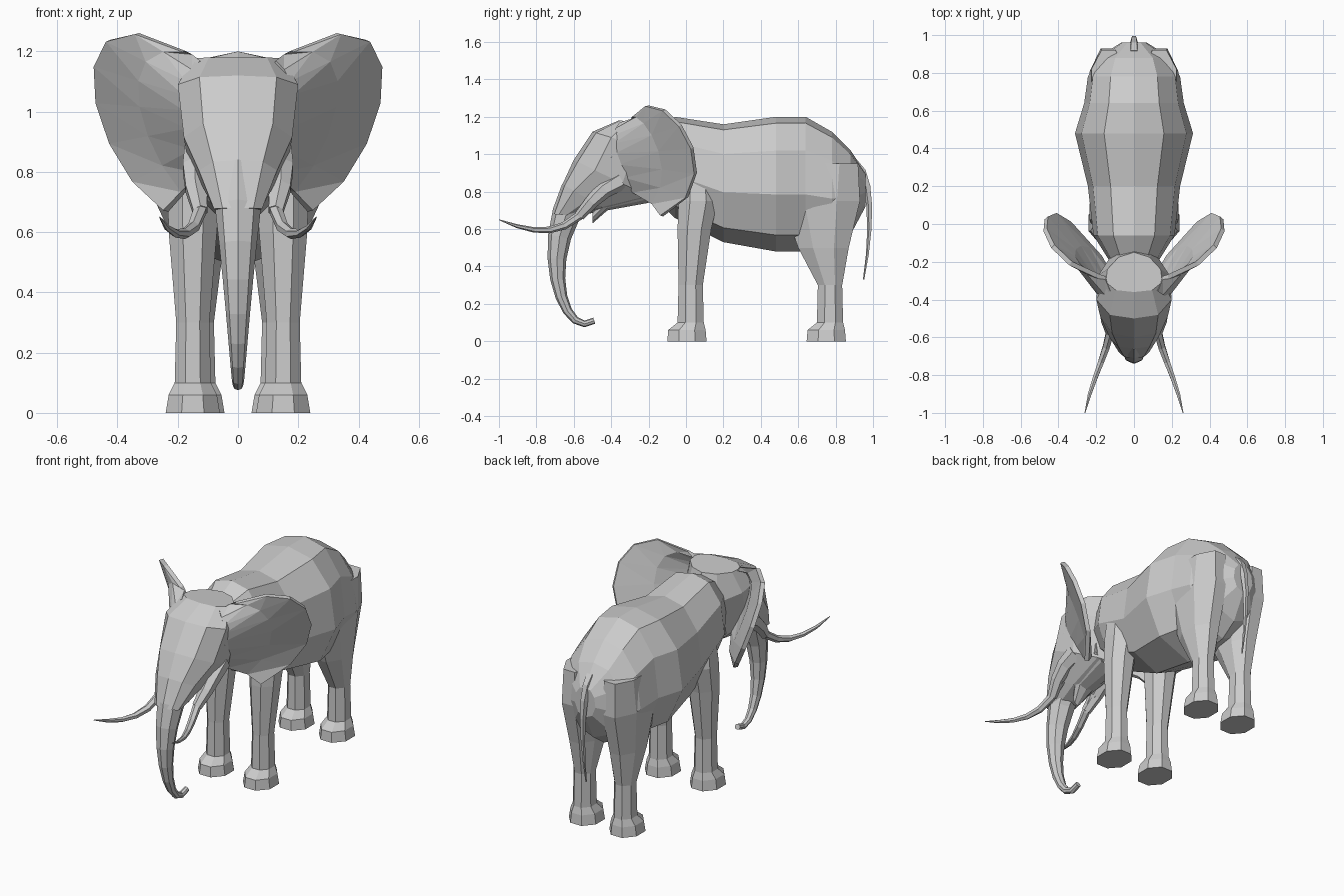
import bpy, bmesh, math
from mathutils import Vector
from mathutils.geometry import interpolate_bezier

cube = bpy.data.objects.get("Cube")
if cube:
    bpy.data.objects.remove(cube, do_unlink=True)


def make_object(name, bm, mirrored=False, thickness=0):
    bmesh.ops.recalc_face_normals(bm, faces=bm.faces[:])
    mesh = bpy.data.meshes.new(name)
    bm.to_mesh(mesh)
    bm.free()
    obj = bpy.data.objects.new(name, mesh)
    bpy.context.collection.objects.link(obj)
    if thickness:
        solid = obj.modifiers.new("Thickness", 'SOLIDIFY')
        solid.thickness = thickness
        solid.offset = 0
    if mirrored:
        mirror = obj.modifiers.new("Mirror", 'MIRROR')
        mirror.use_mirror_merge = False
    return obj


def loft(name, rings, mirrored=False):
    """Skin a list of closed rings and cap both ends."""
    bm = bmesh.new()
    loops = [[bm.verts.new(point) for point in ring] for ring in rings]
    count = len(loops[0])
    for lower, upper in zip(loops, loops[1:]):
        for i in range(count):
            j = (i + 1) % count
            bm.faces.new((lower[i], lower[j], upper[j], upper[i]))
    bm.faces.new(loops[0])
    bm.faces.new(loops[-1])
    return make_object(name, bm, mirrored)


def section(start, end, width, skew):
    """Ten-sided ring between two (y, z) points; skew widens it towards the end."""
    start, end = Vector(start), Vector(end)
    ring = []
    for k in range(10):
        angle = math.tau * k / 10
        along = ((1 - math.cos(angle)) / 2) ** 1.3
        across = math.sin(angle) * (1 + skew * (along - 0.5))
        y, z = start.lerp(end, along)
        ring.append((width * across, y, z))
    return ring


def bezier(controls, count):
    return interpolate_bezier(*[Vector(c) for c in controls], count)


def tube(name, controls, thick, thin, power=1, count=7, sides=6, mirrored=False):
    """Tapering tube along a four-point curve."""
    points = bezier(controls, count)
    rings = []
    for i, point in enumerate(points):
        tangent = points[min(i + 1, count - 1)] - points[max(i - 1, 0)]
        side = tangent.cross(Vector((1, 0, 0))).normalized()
        up = side.cross(tangent).normalized()
        radius = thin + (thick - thin) * (1 - i / (count - 1)) ** power
        angles = [math.tau * k / sides for k in range(sides)]
        rings.append([point + radius * (math.cos(a) * side + math.sin(a) * up)
                      for a in angles])
    return loft(name, rings, mirrored)


def leg(name, x, foot_y, thigh):
    """Thigh levels (z, y, half width, half depth) above a shared shin and foot."""
    shin_y = foot_y + 0.02
    levels = thigh + [(0.3, shin_y, 0.055, 0.065), (0.1, shin_y, 0.06, 0.07),
                      (0.06, foot_y, 0.08, 0.1), (0, foot_y, 0.09, 0.105)]
    sides = 8
    angles = [math.tau * (k + 0.5) / sides for k in range(sides)]
    grow = 1 / math.cos(math.pi / sides)
    rings = [[(x + grow * rx * math.cos(a), y + grow * ry * math.sin(a), z)
              for a in angles] for z, y, rx, ry in levels]
    return loft(name, rings, mirrored=True)


# Body: barrel sections from neck to rump (y, half width, top, bottom)
barrel = [(-0.2, 0.13, 1.13, 0.8), (-0.06, 0.22, 1.2, 0.66), (0.2, 0.25, 1.16, 0.53),
          (0.48, 0.32, 1.2, 0.48), (0.64, 0.27, 1.2, 0.48), (0.78, 0.25, 1.12, 0.5),
          (0.88, 0.2, 1.02, 0.57), (0.96, 0.07, 0.9, 0.72)]
loft("body", [section((y, top), (y, low), w, 0.35) for y, w, top, low in barrel])

# Head: face point, nape point and half width from crown to muzzle
skull = [((-0.36, 1.18), (-0.15, 1.17), 0.15), ((-0.5, 1.12), (-0.1, 1), 0.2),
         ((-0.6, 0.97), (-0.15, 0.75), 0.18), ((-0.66, 0.84), (-0.42, 0.7), 0.13),
         ((-0.71, 0.68), (-0.59, 0.67), 0.08)]
loft("head", [section(face, nape, w, -0.2) for face, nape, w in skull])

# Lower jaw
jaw = [(-0.2, 0.12, 0.9, 0.74), (-0.42, 0.08, 0.8, 0.7), (-0.5, 0.03, 0.7, 0.63)]
loft("lower_jaw", [section((y, top), (y, low), w, 0) for y, w, top, low in jaw])

# Trunk and tail
tube("trunk", [(0, -0.58, 0.8), (0, -0.8, 0.45), (0, -0.65, 0), (0, -0.49, 0.11)],
     0.092, 0.017, power=2, count=10, sides=8)
tube("tail", [(0, 0.9, 0.95), (0, 1, 0.9), (0, 1, 0.6), (0, 0.95, 0.33)],
     0.03, 0.004, sides=5)

# Brow ridges, tusk sockets and tusks
tube("brow_ridge", [(0.13, -0.3, 1), (0.18, -0.4, 1), (0.18, -0.48, 0.93),
                    (0.12, -0.54, 0.86)], 0.035, 0.01, count=4, sides=5, mirrored=True)
tube("tusk_socket", [(0.13, -0.35, 0.86), (0.15, -0.45, 0.82), (0.15, -0.5, 0.75),
                     (0.125, -0.57, 0.67)], 0.055, 0.028, count=4, mirrored=True)
tube("tusk", [(0.12, -0.5, 0.75), (0.12, -0.65, 0.55), (0.22, -0.8, 0.57),
              (0.26, -1, 0.65)], 0.026, 0.002, power=0.6, mirrored=True)

# Ears: a rim and a root curve with a shallow fold between them
columns = 8
rim = bezier([(0.18, -0.28, 1.2), (0.62, -0.15, 1.45), (0.5, 0.3, 0.85),
              (0.24, -0.13, 0.67)], columns)
root = bezier([(0.12, -0.35, 1.16), (0.2, -0.4, 1.1), (0.18, -0.4, 1),
               (0.12, -0.28, 0.8)], columns)
fold = [r.lerp(e, 0.5) + Vector((0, 0.03, 0)) for r, e in zip(root, rim)]
bm = bmesh.new()
rows = [[bm.verts.new(point) for point in row] for row in (rim, fold, root)]
for outer, inner in zip(rows, rows[1:]):
    for i in range(columns - 1):
        bm.faces.new((outer[i], outer[i + 1], inner[i + 1]))
        bm.faces.new((outer[i], inner[i + 1], inner[i]))
make_object("ear", bm, mirrored=True, thickness=0.025)

# Legs with flared feet
leg("front_leg", 0.15, 0.005, [(0.95, 0.06, 0.06, 0.08), (0.75, 0.065, 0.085, 0.105),
                               (0.6, 0.045, 0.08, 0.09)])
leg("hind_leg", 0.135, 0.75, [(0.95, 0.75, 0.09, 0.17), (0.75, 0.72, 0.1, 0.21),
                              (0.5, 0.735, 0.08, 0.135)])
